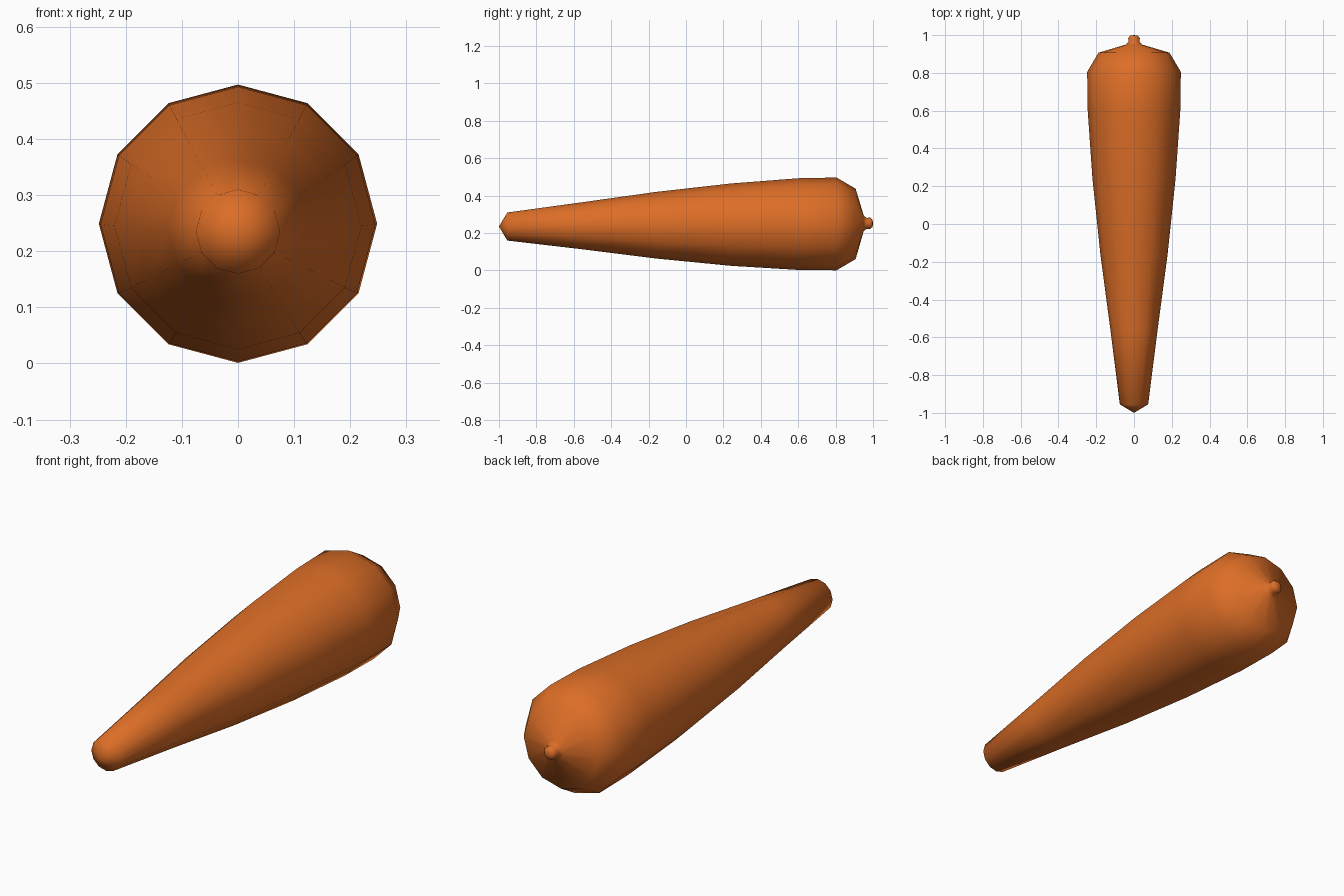
import bpy, bmesh, math

if "Cube" in bpy.data.objects:
    bpy.data.objects.remove(bpy.data.objects["Cube"])

SIDES = 12
# Rings along the root: (y, centre z, radius)
RINGS = [(-0.955, 0.235, 0.075), (-0.56, 0.239, 0.125), (-0.16, 0.242, 0.178),
         (0.24, 0.245, 0.220), (0.60, 0.248, 0.245), (0.805, 0.249, 0.248),
         (0.907, 0.249, 0.188), (0.950, 0.252, 0.042), (0.966, 0.252, 0.029),
         (0.984, 0.252, 0.031), (0.997, 0.252, 0.020)]

orange = bpy.data.materials.new("carrot orange")
orange.diffuse_color = (0.72, 0.155, 0.02, 1)
orange.use_nodes = True
orange.node_tree.nodes["Principled BSDF"].inputs["Base Color"].default_value = orange.diffuse_color

# Carrot root with a small stalk stub, lofted through the rings
bm = bmesh.new()
loops = []
for y, z, r in RINGS:
    loops.append([bm.verts.new((r * math.cos(a), y, z + r * math.sin(a)))
                  for a in (2 * math.pi * i / SIDES for i in range(SIDES))])
for a, b in zip(loops, loops[1:]):
    for i in range(SIDES):
        j = (i + 1) % SIDES
        bm.faces.new((a[i], a[j], b[j], b[i]))

# Pointed caps at both ends
for loop, tip in ((loops[0], (0, -1.0, 0.235)), (loops[-1], (0, 1.0, 0.252))):
    v = bm.verts.new(tip)
    for i in range(SIDES):
        bm.faces.new((loop[i], loop[(i + 1) % SIDES], v))

bmesh.ops.recalc_face_normals(bm, faces=bm.faces)
for f in bm.faces:
    f.smooth = True
mesh = bpy.data.meshes.new("carrot")
bm.to_mesh(mesh)
bm.free()
mesh.materials.append(orange)
carrot = bpy.data.objects.new("carrot", mesh)
bpy.context.collection.objects.link(carrot)
